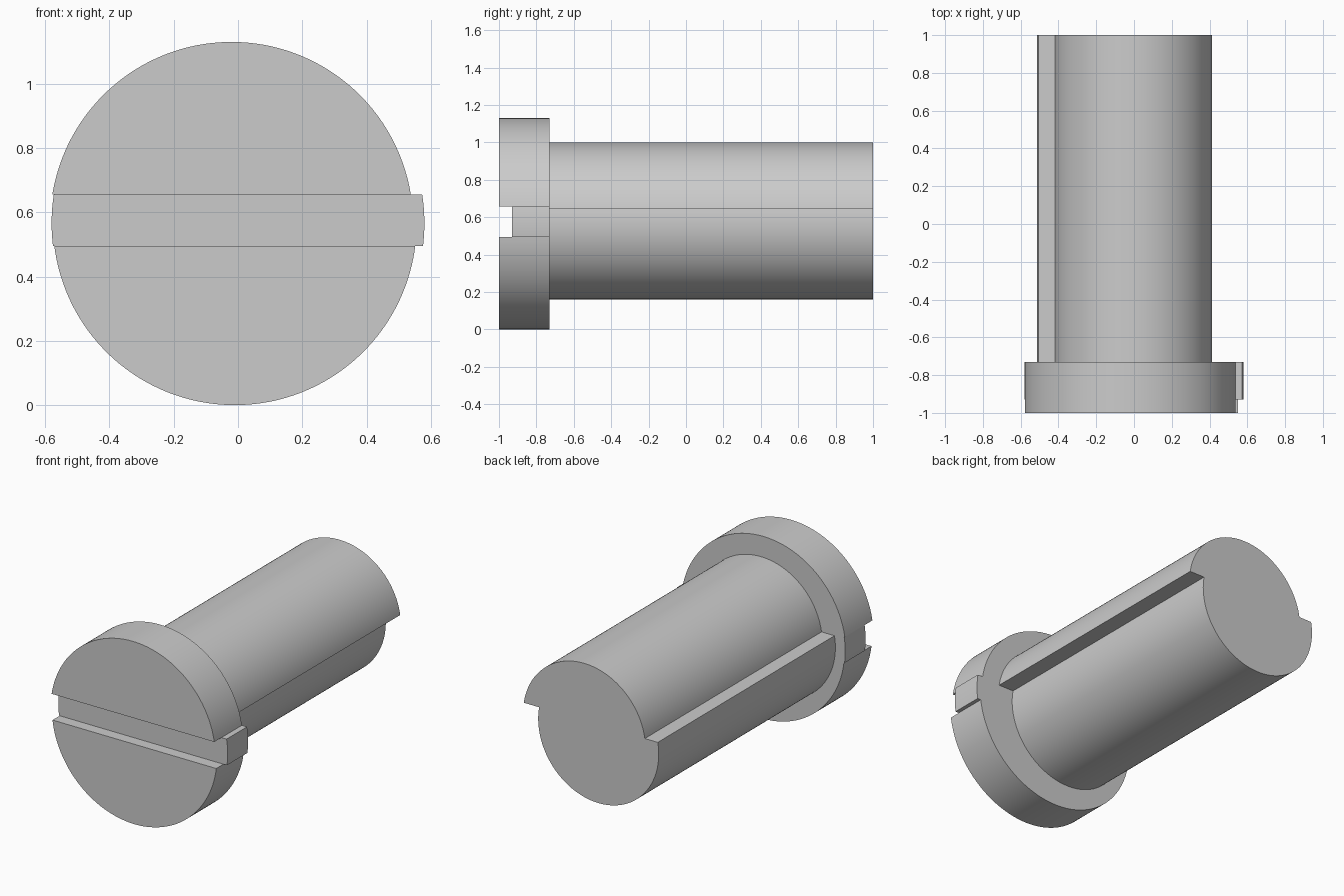
import bpy, bmesh
from math import asin, cos, sin, pi

if "Cube" in bpy.data.objects:
    bpy.data.objects.remove(bpy.data.objects["Cube"])


def arc(cx, cz, r, z0, z1, side, n=40):
    """Points (x, z) of a circle from height z0 to z1 on the right (+1) or left (-1)."""
    a0, a1 = [asin(max(-1, min(1, (z - cz) / r))) for z in (z0, z1)]
    return [(cx + side * r * cos(a0 + (a1 - a0) * i / n),
             cz + r * sin(a0 + (a1 - a0) * i / n)) for i in range(n + 1)]


def outline(bands):
    """Closed outline from stacked circle slices (cx, cz, r, bottom z, top z)."""
    pts = []
    for cx, cz, r, z0, z1 in bands:
        pts += arc(cx, cz, r, z0, z1, 1)
    for cx, cz, r, z0, z1 in reversed(bands):
        pts += arc(cx, cz, r, z1, z0, -1)
    return pts


def extrude(name, pts, y0, y1):
    bm = bmesh.new()
    face = bm.faces.new([bm.verts.new((x, y0, z)) for x, z in pts])
    out = bmesh.ops.extrude_face_region(bm, geom=[face])["geom"]
    bmesh.ops.translate(bm, vec=(0, y1 - y0, 0),
                        verts=[v for v in out if isinstance(v, bmesh.types.BMVert)])
    bmesh.ops.remove_doubles(bm, verts=bm.verts, dist=1e-5)
    bmesh.ops.recalc_face_normals(bm, faces=bm.faces)
    mesh = bpy.data.meshes.new(name)
    bm.to_mesh(mesh)
    bm.free()
    ob = bpy.data.objects.new(name, mesh)
    bpy.context.collection.objects.link(ob)
    return ob


# Head: three slices of a disc, slightly shifted against each other
SLOT_LOW, SLOT_HIGH = 0.495, 0.656
head = extrude("slotted_head", outline([
    (-0.01, 0.566, 0.566, 0.0, SLOT_LOW),
    (0.0, 0.566, 0.58, SLOT_LOW, SLOT_HIGH),
    (-0.02, 0.565, 0.565, SLOT_HIGH, 1.13)]), -1.0, -0.73)

# Shaft: lower part is shifted left, leaving a long ledge on each side
shaft = extrude("shaft", outline([
    (-0.10, 0.573, 0.413, 0.16, 0.645),
    (-0.003, 0.58, 0.42, 0.645, 1.0)]), -0.73, 1.0)

# Slot across the front of the head
cutter = extrude("slot_cutter", [(-1, SLOT_LOW), (1, SLOT_LOW), (1, SLOT_HIGH), (-1, SLOT_HIGH)],
                 -1.2, -0.93)
cutter.hide_render = True
mod = head.modifiers.new("slot", "BOOLEAN")
mod.operation, mod.object, mod.solver = "DIFFERENCE", cutter, "EXACT"
bpy.context.view_layer.objects.active = head
bpy.ops.object.modifier_apply(modifier=mod.name)
bpy.data.objects.remove(cutter)

# Smooth round walls, sharp edges elsewhere
for ob in (head, shaft):
    ob.select_set(True)
bpy.ops.object.shade_smooth_by_angle(angle=pi / 6)
